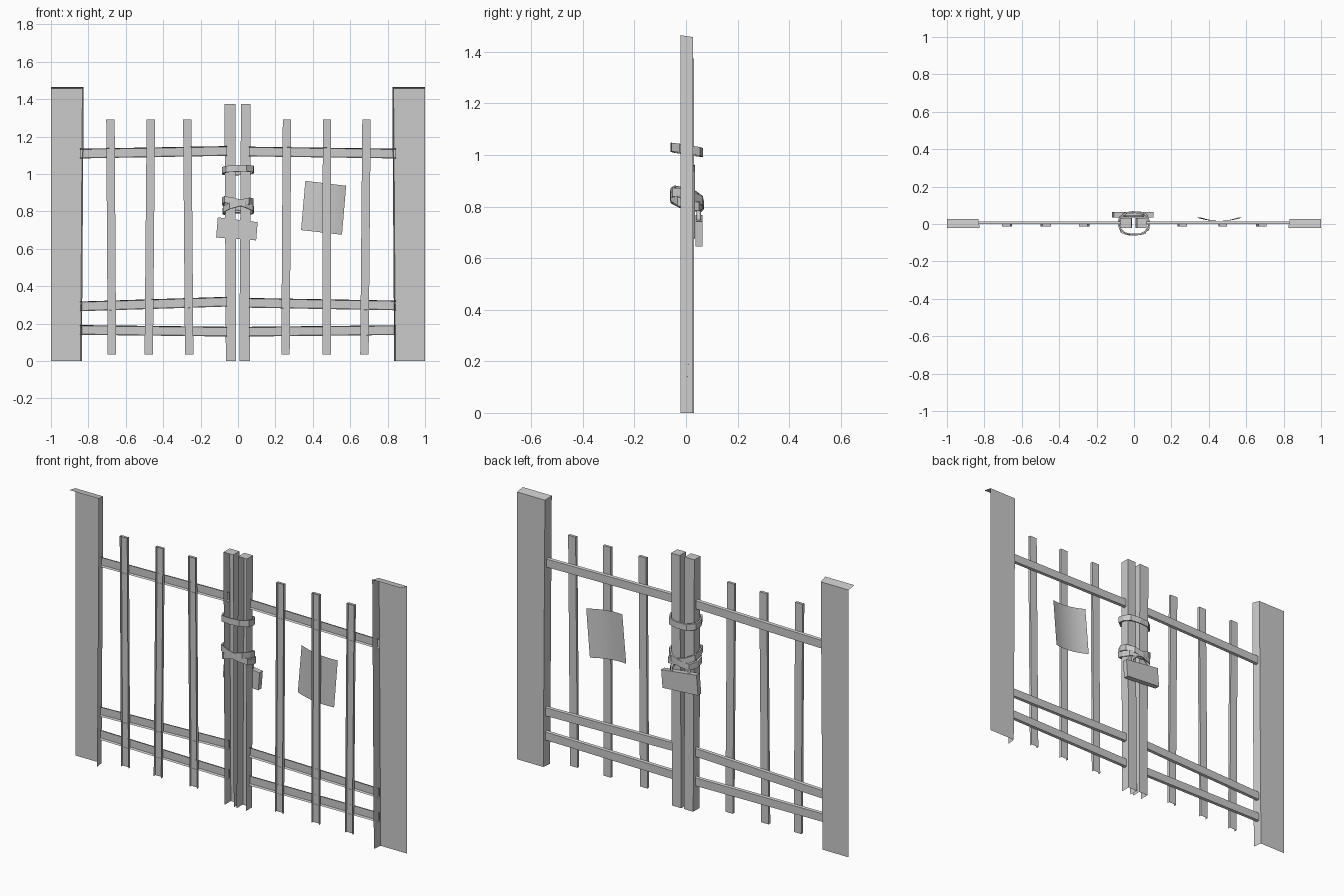
import bpy, bmesh, math
from mathutils import Vector, Matrix

if "Cube" in bpy.data.objects:
    bpy.data.objects.remove(bpy.data.objects["Cube"])

BOTTOM, RIGHT, TOP, LEFT = 0, 1, 2, 3


def finish(name, bm):
    me = bpy.data.meshes.new(name)
    bm.to_mesh(me)
    bm.free()
    ob = bpy.data.objects.new(name, me)
    bpy.context.collection.objects.link(ob)
    return ob


def plank(name, quad, y0, y1, walls, back=None, front=False):
    """Board from a front outline (BL, BR, TR, TL in x,z); back face plus chosen walls."""
    bm = bmesh.new()
    f = [bm.verts.new((x, y0, z)) for x, z in quad]
    b = [bm.verts.new((x, y1, z)) for x, z in (back or quad)]
    bm.faces.new(b[::-1])
    if front:
        bm.faces.new(f)
    for i in walls:
        j = (i + 1) % 4
        bm.faces.new((f[i], b[i], b[j], f[j]))
    for v in [v for v in bm.verts if not v.link_faces]:
        bm.verts.remove(v)
    return finish(name, bm)


def strip(x_bot, x_top, w, z0, z1):
    h = w / 2
    return [(x_bot - h, z0), (x_bot + h, z0), (x_top + h, z1), (x_top - h, z1)]


# outer posts: back, inner side and top only
plank("left_post", [(-1, 0), (-.835, 0), (-.825, 1.465), (-1, 1.465)], -.022, .027,
      (RIGHT, TOP), [(-1, 0), (-.842, 0), (-.832, 1.457), (-1, 1.457)])
plank("right_post", [(.835, 0), (1, 0), (1, 1.465), (.825, 1.465)], -.022, .027,
      (LEFT, TOP), [(.842, 0), (1, 0), (1, 1.457), (.832, 1.457)])

# meeting stiles in the middle
plank("left_stile", [(-.065, 0), (-.01, 0), (-.014, 1.375), (-.072, 1.375)],
      -.022, .031, (LEFT, RIGHT, TOP))
plank("right_stile", [(.007, 0), (.063, 0), (.068, 1.375), (.016, 1.375)],
      -.022, .031, (LEFT, RIGHT, TOP))

# pickets (bottom x, top x)
for n, (xb, xt) in enumerate([(-.674, -.682), (-.477, -.466), (-.261, -.271),
                              (.254, .262), (.474, .476), (.676, .687)]):
    plank(f"picket_{n + 1}", strip(xb, xt, .045, .036, 1.29), -.013, .002,
          (LEFT, RIGHT, TOP))

# rails: side, outer centre z, inner centre z
for n, (s, zo, zi) in enumerate([(-1, 1.109, 1.123), (-1, .292, .317), (-1, .166, .157),
                                 (1, 1.109, 1.120), (1, .297, .311), (1, .165, .157)]):
    (xa, za), (xb, zb) = sorted([(s * .845, zo), (s * .06, zi)])

    def outline(h):
        return [(xa, za - h), (xb, zb - h), (xb, zb + h), (xa, za + h)]
    plank(f"rail_{n + 1}", outline(.026), .001, .014, (TOP, BOTTOM), outline(.022))

# curved sign sheet behind the right pickets
bm = bmesh.new()
bl, br, tr, tl = [Vector(p) for p in ((.337, .70), (.556, .675), (.578, .937), (.36, .963))]
N = 8
rows = []
for lo, hi, t in ((bl, br, 0), (tl, tr, 1)):
    row = []
    for i in range(N + 1):
        u = i / N
        p = lo.lerp(hi, u)
        row.append(bm.verts.new((p.x, .016 + .018 * (2 * u - 1) ** 2, p.y)))
    rows.append(row)
for i in range(N):
    f = bm.faces.new((rows[1][i], rows[1][i + 1], rows[0][i + 1], rows[0][i]))
    f.smooth = True
finish("sign_sheet", bm)


def band(name, z, sx, sy, rx, ry, rot=0, h=.034, t=.008, n=10):
    """Tilted flat strap looped round both stiles."""
    bm = bmesh.new()
    rings = []
    for i in range(n):
        a = 2 * math.pi * i / n + rot
        # squarish loop
        k = 1 / (abs(math.cos(a)) ** 3 + abs(math.sin(a)) ** 3) ** (1 / 3)
        c, s = math.cos(a) * k, math.sin(a) * k
        ring = []
        for d, e in ((0, -1), (0, 1), (-t, 1), (-t, -1)):
            x, y = (rx + d) * c, (ry + d) * s
            ring.append(bm.verts.new((x, y + .003, z + sx * x + sy * y + e * h / 2)))
        rings.append(ring)
    for i in range(n):
        p, q = rings[i], rings[(i + 1) % n]
        for k in range(4):
            m = (k + 1) % 4
            bm.faces.new((p[k], q[k], q[m], p[m]))
    return finish(name, bm)


# straps tying the gate shut
band("upper_strap", 1.020, .03, -.16, .086, .063, .2)
band("lower_strap_a", .832, -.27, -.28, .086, .064, .1)
band("lower_strap_b", .826, .27, -.26, .082, .066, .4)

# padlock body
plank("padlock_body", [(-.117, .66), (.097, .645), (.105, .742), (-.108, .768)],
      .036, .064, (LEFT, RIGHT, TOP, BOTTOM), front=True)

# padlock shackle
cu = bpy.data.curves.new("padlock_shackle", "CURVE")
cu.dimensions = "3D"
cu.bevel_depth = .009
cu.bevel_resolution = 0
sp = cu.splines.new("POLY")
path = [(-.055, .74), (-.055, .775), (-.03, .80), (.03, .795), (.052, .77), (.052, .735)]
sp.points.add(len(path) - 1)
for p, (x, z) in zip(sp.points, path):
    p.co = (x, .05, z, 1)
bpy.context.collection.objects.link(bpy.data.objects.new("padlock_shackle", cu))
